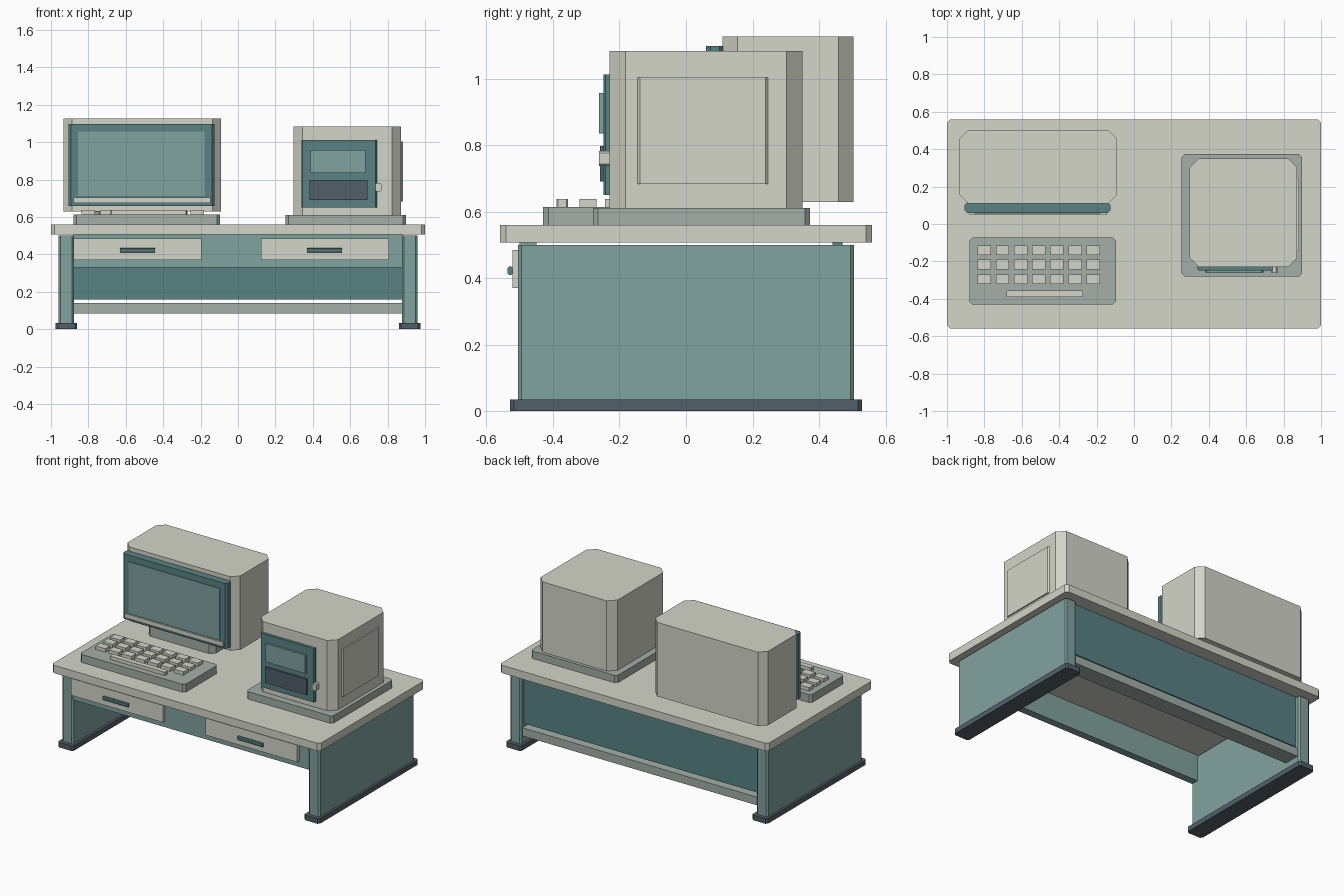
import bpy
import bmesh

cube = bpy.data.objects.get("Cube")
if cube:
    bpy.data.objects.remove(cube, do_unlink=True)


def make_material(name, rgb):
    """Flat colour from sRGB bytes, stored as linear values."""
    linear = [((c / 255 + 0.055) / 1.055) ** 2.4 for c in rgb]
    mat = bpy.data.materials.new(name)
    mat.use_nodes = True
    mat.diffuse_color = (*linear, 1)
    bsdf = mat.node_tree.nodes["Principled BSDF"]
    bsdf.inputs["Base Color"].default_value = (*linear, 1)
    bsdf.inputs["Roughness"].default_value = 0.8
    return mat


cream = make_material("cream", (212, 213, 200))
grey = make_material("soft grey", (163, 175, 168))
teal = make_material("light teal", (129, 163, 159))
deep_teal = make_material("deep teal", (88, 130, 132))
slate = make_material("dark slate", (82, 95, 105))


def block(name, mat, x, y, z, chamfer=0.0, axis=2):
    """Box spanning the given ranges, with the edges along one axis chamfered."""
    bm = bmesh.new()
    bmesh.ops.create_cube(bm, size=1)
    spans = (x, y, z)
    for v in bm.verts:
        v.co = [(lo + hi) / 2 + c * (hi - lo) for c, (lo, hi) in zip(v.co, spans)]
    if chamfer:
        others = [i for i in range(3) if i != axis]
        edges = [e for e in bm.edges
                 if all(abs(e.verts[0].co[i] - e.verts[1].co[i]) < 1e-5 for i in others)]
        bmesh.ops.bevel(bm, geom=edges, offset=chamfer, segments=1, affect='EDGES')
    mesh = bpy.data.meshes.new(name)
    bm.to_mesh(mesh)
    bm.free()
    mesh.materials.append(mat)
    obj = bpy.data.objects.new(name, mesh)
    bpy.context.collection.objects.link(obj)
    return obj


def mirrored_x(span, side):
    return tuple(sorted(side * c for c in span))


# Desk: top, side panels with feet, apron, back panel and rail
block("desk_top", cream, (-1, 1), (-0.56, 0.56), (0.507, 0.56), 0.018)
for side, label in ((1, "left"), (-1, "right")):
    block(label + "_side_panel", teal, mirrored_x((0.877, 0.96), side),
          (-0.505, 0.505), (0.03, 0.5), 0.01)
    block(label + "_foot", slate, mirrored_x((0.86, 0.975), side),
          (-0.53, 0.53), (0, 0.034), 0.012)
block("front_apron", teal, (-0.88, 0.88), (-0.5, -0.45), (0.33, 0.507))
block("back_panel", deep_teal, (-0.88, 0.88), (0.44, 0.47), (0.16, 0.507))
block("back_rail", grey, (-0.88, 0.88), (0.38, 0.49), (0.085, 0.14))

# Drawers with handles
for label, left in (("right", -0.88), ("left", 0.122)):
    block(label + "_drawer", cream, (left, left + 0.685), (-0.522, -0.49), (0.37, 0.484))
    block(label + "_drawer_handle", deep_teal, (left + 0.248, left + 0.435),
          (-0.537, -0.52), (0.409, 0.434), 0.005, axis=0)

# Monitor
block("monitor_stand", grey, (-0.77, -0.27), (0.12, 0.31), (0.56, 0.635), 0.03)
block("monitor_body", cream, (-0.932, -0.092), (0.11, 0.503), (0.628, 1.126), 0.045)
block("monitor_bezel", deep_teal, (-0.906, -0.126), (0.06, 0.115), (0.66, 1.098), 0.014)
block("monitor_screen", teal, (-0.855, -0.178), (0.055, 0.07), (0.712, 1.056))
block("monitor_ledge", cream, (-0.88, -0.146), (0.049, 0.07), (0.675, 0.703))

# Keyboard: base, three rows of keys, space bar
block("keyboard_base", grey, (-0.88, -0.097), (-0.43, -0.073), (0.56, 0.614), 0.016)
for row, y in enumerate((-0.14, -0.217, -0.295)):
    for column in range(7):
        x = -0.8 + 0.097 * column
        block(f"key_{row + 1}_{column + 1}", cream, (x - 0.036, x + 0.036),
              (y - 0.026, y + 0.026), (0.61, 0.637))
block("space_bar", cream, (-0.682, -0.272), (-0.39, -0.355), (0.61, 0.637), 0.005)

# Computer: plinth, case, side cover, front panel with display, drive and knob
block("computer_plinth", grey, (0.255, 0.898), (-0.28, 0.373), (0.56, 0.61), 0.015)
block("computer_case", cream, (0.298, 0.872), (-0.23, 0.35), (0.61, 1.083), 0.048)
block("side_cover", cream, (0.86, 0.881), (-0.146, 0.247), (0.683, 1.003), 0.008)
block("computer_front_panel", deep_teal, (0.34, 0.742), (-0.248, -0.22), (0.65, 1.012), 0.006)
block("small_display", teal, (0.388, 0.683), (-0.262, -0.24), (0.835, 0.957))
block("disk_drive", slate, (0.382, 0.692), (-0.258, -0.24), (0.69, 0.797))
block("power_knob", cream, (0.735, 0.766), (-0.262, -0.22), (0.737, 0.782), 0.006, axis=1)
